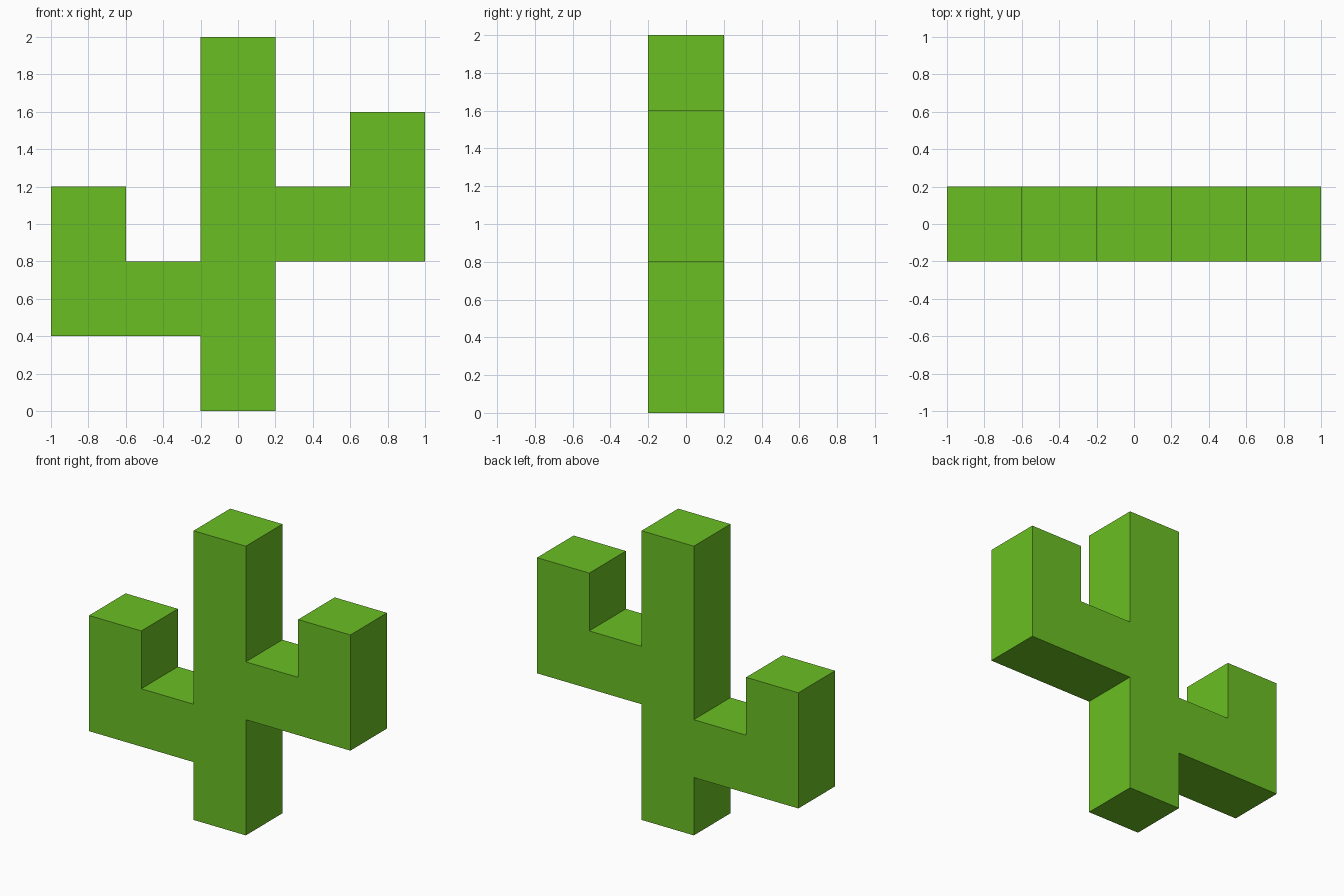
import bpy, bmesh
from mathutils import Vector

cube = bpy.data.objects.get("Cube")
if cube:
    bpy.data.objects.remove(cube, do_unlink=True)

DEPTH = 0.4

# Flat green
green = bpy.data.materials.new("cactus_green")
green.use_nodes = True
colour = (0.147, 0.521, 0.017, 1.0)
green.diffuse_color = colour
bsdf = next(n for n in green.node_tree.nodes if n.type == 'BSDF_PRINCIPLED')
bsdf.inputs["Base Color"].default_value = colour
bsdf.inputs["Roughness"].default_value = 0.9

# Outline in x, z: trunk, left arm (+x, higher), trunk top, right arm (-x, lower)
outline = [
    (-0.2, 0.0), (0.2, 0.0),
    (0.2, 0.8), (1.0, 0.8), (1.0, 1.6), (0.6, 1.6), (0.6, 1.2), (0.2, 1.2),
    (0.2, 2.0), (-0.2, 2.0),
    (-0.2, 0.8), (-0.6, 0.8), (-0.6, 1.2), (-1.0, 1.2), (-1.0, 0.4), (-0.2, 0.4),
]

# Extrude the outline from front to back as one closed block
bm = bmesh.new()
front = bm.faces.new([bm.verts.new((x, -DEPTH / 2, z)) for x, z in outline])
result = bmesh.ops.extrude_face_region(bm, geom=[front], use_keep_orig=True)
back_verts = [g for g in result["geom"] if isinstance(g, bmesh.types.BMVert)]
bmesh.ops.translate(bm, verts=back_verts, vec=Vector((0, DEPTH, 0)))
bmesh.ops.recalc_face_normals(bm, faces=bm.faces[:])

mesh = bpy.data.meshes.new("cactus")
bm.to_mesh(mesh)
bm.free()
mesh.materials.append(green)
cactus = bpy.data.objects.new("cactus", mesh)
bpy.context.collection.objects.link(cactus)
